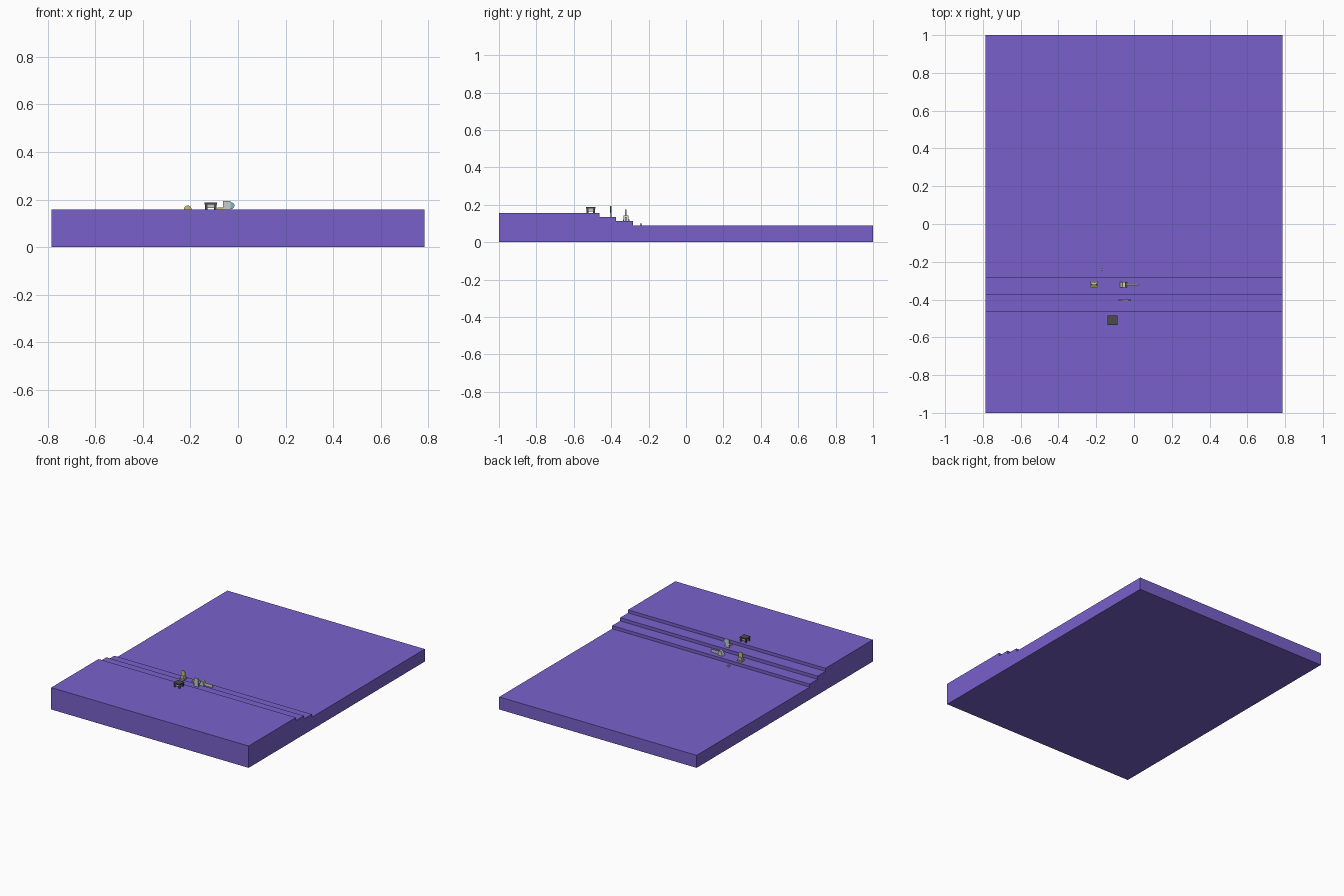
import bpy, bmesh
from math import sin, cos, pi

if "Cube" in bpy.data.objects:
    bpy.data.objects.remove(bpy.data.objects["Cube"])


def material(name, rgb):
    m = bpy.data.materials.new(name)
    m.diffuse_color = (*rgb, 1)
    m.use_nodes = True
    m.node_tree.nodes["Principled BSDF"].inputs["Base Color"].default_value = m.diffuse_color
    return m


PURPLE = material("purple", (0.19, 0.12, 0.60))
DARK = material("dark", (0.07, 0.07, 0.075))
YELLOW = material("yellow", (0.60, 0.52, 0.18))
BLUE = material("blue", (0.20, 0.48, 0.62))


def extrude(name, profile, axis, start, end, mat=None):
    """Extrude a 2D profile: axis x uses (y, z), axis y uses (x, z)."""
    bm = bmesh.new()
    put = (lambda a, b: (start, a, b)) if axis == "x" else (lambda a, b: (a, start, b))
    face = bm.faces.new([bm.verts.new(put(a, b)) for a, b in profile])
    ext = bmesh.ops.extrude_face_region(bm, geom=[face])
    d = end - start
    verts = [v for v in ext["geom"] if isinstance(v, bmesh.types.BMVert)]
    bmesh.ops.translate(bm, verts=verts, vec=(d, 0, 0) if axis == "x" else (0, d, 0))
    bmesh.ops.recalc_face_normals(bm, faces=bm.faces)
    me = bpy.data.meshes.new(name)
    bm.to_mesh(me)
    bm.free()
    ob = bpy.data.objects.new(name, me)
    bpy.context.collection.objects.link(ob)
    if mat:
        me.materials.append(mat)
    return ob


def box(name, x0, x1, y0, y1, z0, z1, mat=None):
    return extrude(name, [(x0, z0), (x1, z0), (x1, z1), (x0, z1)], "y", y0, y1, mat)


def arc(cx, cz, rx, rz, a0, a1, n=10):
    return [(cx + rx * cos(a0 + (a1 - a0) * i / n), cz + rz * sin(a0 + (a1 - a0) * i / n))
            for i in range(n + 1)]


# Stepped ground slab
extrude("stepped_floor", [(-1, 0), (1, 0), (1, 0.09), (-0.283, 0.09), (-0.283, 0.112),
                          (-0.373, 0.112), (-0.373, 0.135), (-0.463, 0.135),
                          (-0.463, 0.157), (-1, 0.157)], "x", -0.785, 0.785, PURPLE)

# Stool on the upper level
box("stool_top", -0.14, -0.088, -0.534, -0.484, 0.179, 0.188, DARK)
box("stool_body", -0.131, -0.096, -0.526, -0.492, 0.164, 0.179)
for sx in (-1, 1):
    for sy in (-1, 1):
        x, y = -0.114 + sx * 0.019, -0.509 + sy * 0.018
        box("stool_leg", x - 0.005, x + 0.005, y - 0.005, y + 0.005, 0.157, 0.181, DARK)

# Upright panel with rounded blue side on the top step
box("panel_plate", -0.064, -0.032, -0.407, -0.399, 0.135, 0.193)
extrude("panel_round_side", arc(-0.032, 0.174, 0.017, 0.015, -pi / 2, pi / 2),
        "y", -0.405, -0.400, BLUE)
box("panel_arm", -0.086, -0.064, -0.405, -0.399, 0.157, 0.166, YELLOW)

# Small yellow domed piece on the lower step
box("dome_base", -0.229, -0.194, -0.337, -0.303, 0.112, 0.121, YELLOW)
box("dome_body", -0.224, -0.199, -0.332, -0.309, 0.121, 0.138)
extrude("dome_crest", [(-0.226, 0.138), (-0.196, 0.138)]
        + arc(-0.211, 0.158, 0.016, 0.017, 0, pi), "y", -0.325, -0.317, YELLOW)

# Low block with a long bar on the lower step
extrude("bar_block", [(-0.075, 0.112), (-0.037, 0.112), (-0.046, 0.143), (-0.062, 0.143)],
        "y", -0.335, -0.308)
box("long_bar", -0.045, 0.024, -0.325, -0.318, 0.114, 0.134)

# Tiny block on the lower level
box("tiny_block", -0.176, -0.164, -0.246, -0.234, 0.09, 0.10)
